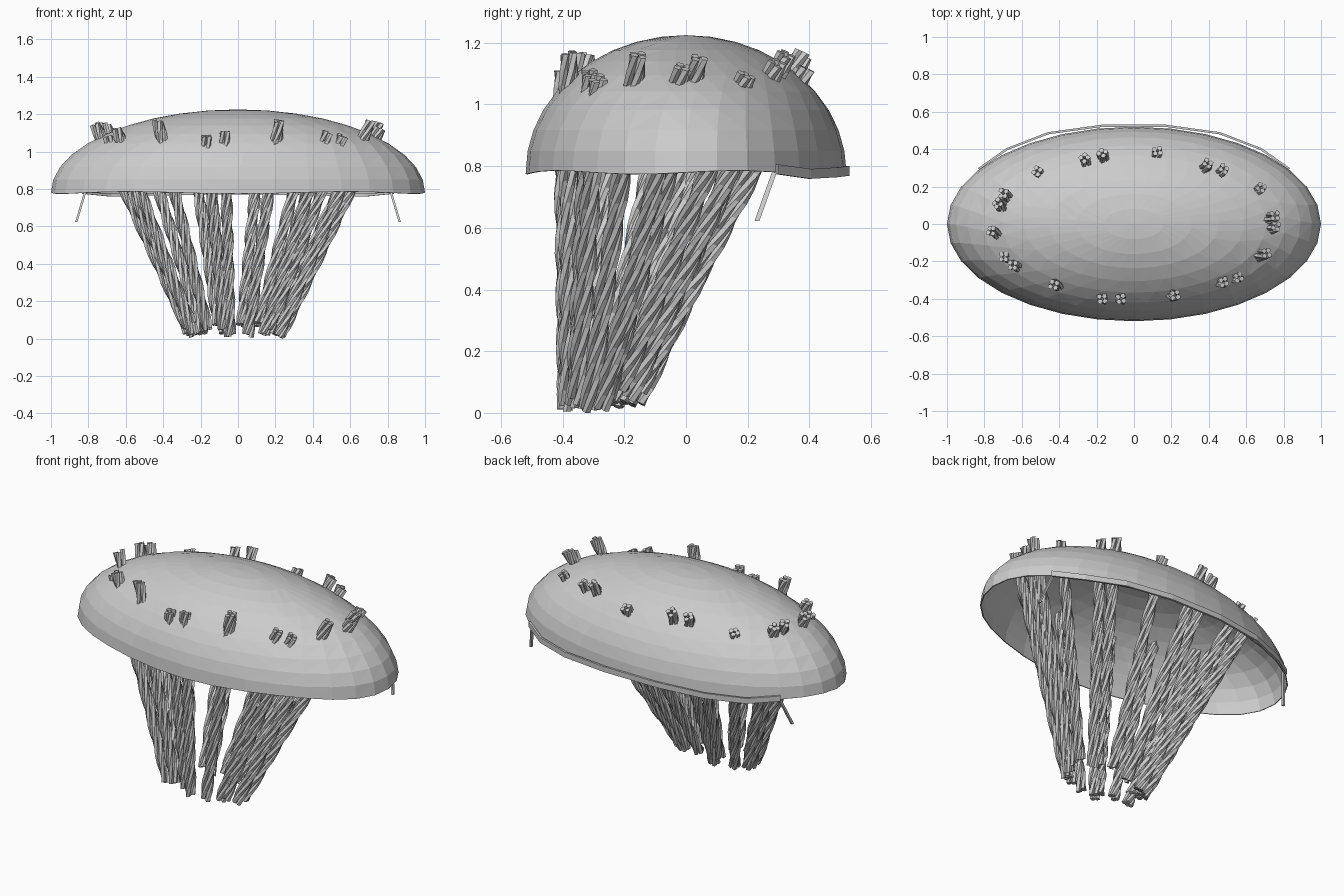
import bpy, bmesh, math, random
from mathutils import Vector

if "Cube" in bpy.data.objects:
    bpy.data.objects.remove(bpy.data.objects["Cube"])

random.seed(4)


def material(name, rgb):
    m = bpy.data.materials.new(name)
    m.diffuse_color = (*rgb, 1)
    m.use_nodes = True
    m.node_tree.nodes["Principled BSDF"].inputs["Base Color"].default_value = m.diffuse_color
    return m


GREY = material("pale grey", (0.6, 0.6, 0.6))


def add_object(name, bm, mat):
    bmesh.ops.recalc_face_normals(bm, faces=bm.faces)
    me = bpy.data.meshes.new(name)
    bm.to_mesh(me)
    bm.free()
    me.materials.append(mat)
    ob = bpy.data.objects.new(name, me)
    bpy.context.collection.objects.link(ob)
    return ob


def skin(bm, rings, cap=True):
    """Join rings of points with quads and close both ends."""
    vs = [[bm.verts.new(p) for p in ring] for ring in rings]
    n = len(vs[0])
    for a, b in zip(vs, vs[1:]):
        for i in range(n):
            bm.faces.new((a[i], a[(i + 1) % n], b[(i + 1) % n], b[i]))
    if cap:
        bm.faces.new(vs[0][::-1])
        bm.faces.new(vs[-1])
    return vs


# Canopy: faceted half ellipsoid whose rings swirl towards the crown
SIDES, LEVELS = 32, 10
rings = []
for k in range(LEVELS):
    t = math.pi / 2 * k / LEVELS
    twist = 1.3 * (k / LEVELS) ** 3
    ring = []
    for i in range(SIDES):
        a = 2 * math.pi * i / SIDES + twist
        wave = 0.006 * math.sin(5 * a) if k == 0 else 0
        ring.append((math.cos(t) * math.cos(a), 0.52 * math.cos(t) * math.sin(a),
                     0.78 + 0.445 * math.sin(t) + wave))
    rings.append(ring)
bm = bmesh.new()
vs = skin(bm, rings, cap=False)
crown = bm.verts.new((0, 0, 1.225))
for i in range(SIDES):
    bm.faces.new((vs[-1][i], vs[-1][(i + 1) % SIDES], crown))
bmesh.ops.triangulate(bm, faces=bm.faces)
canopy = add_object("canopy", bm, GREY)
shell = canopy.modifiers.new("thickness", "SOLIDIFY")
shell.thickness = 0.006
shell.offset = -1


# Ropes: twisted strands from the canopy ring to a smaller ring below
def rope(name, top, bottom):
    axis = (top - bottom).normalized()
    u = axis.cross(Vector((0, 1, 0))).normalized()
    v = axis.cross(u)
    phase = random.uniform(0, 6.28)
    bm = bmesh.new()
    strands, steps, sides = 4, 22, 5
    for s in range(strands):
        lift = random.uniform(-0.008, 0.008)
        rings = []
        for k in range(steps + 1):
            f = k / steps
            a = phase + 2 * math.pi * (s / strands + 1.7 * f)
            c = bottom.lerp(top, f) + axis * lift
            c = c + 0.019 * (u * math.cos(a) + v * math.sin(a))
            rings.append([c + 0.0145 * (u * math.cos(a + b) + v * math.sin(a + b))
                          for b in (2 * math.pi * j / sides for j in range(sides))])
        skin(bm, rings)
    add_object(name, bm, GREY)


TOPS = [(-.52, .285, 1.10), (-.265, .355, 1.15), (-.17, .38, 1.16), (.125, .39, 1.11),
        (.395, .325, 1.16), (.48, .295, 1.13), (.68, .195, 1.09), (.755, .045, 1.15),
        (.76, -.01, 1.12), (.71, -.155, 1.16), (.56, -.285, 1.08), (.48, -.31, 1.10),
        (.22, -.38, 1.16), (-.07, -.40, 1.10), (-.17, -.40, 1.08), (-.43, -.325, 1.16),
        (-.65, -.22, 1.12), (-.70, -.175, 1.08), (-.765, -.035, 1.14), (-.73, .11, 1.14),
        (-.70, .165, 1.13)]
for n, (x, y, z) in enumerate(TOPS):
    low = Vector((0.33 * x - 0.02, -0.27 + 0.29 * y, random.uniform(0.015, 0.08)))
    if n in (13, 12, 9):
        low.z = 0.012
    rope(f"rope_{n + 1}", Vector((x, y, z)), low)

# Strap around the back rim
half = [(0.83, 0.295, 0.79), (0.68, 0.40, 0.775), (0.46, 0.485, 0.78), (0.17, 0.525, 0.785)]
path = half + [(-x, y, z) for x, y, z in reversed(half)]
rings = []
for x, y, z in path:
    out = Vector((x, y * 2, 0)).normalized() * 0.006
    p = Vector((x, y, z))
    rings.append([p + out * s + Vector((0, 0, h))
                  for s, h in ((-1, -.016), (1, -.016), (1, .016), (-1, .016))])
bm = bmesh.new()
skin(bm, rings)
add_object("rim_strap", bm, GREY)

# Pegs hanging from the strap ends
for side, name in ((1, "right"), (-1, "left")):
    bm = bmesh.new()
    skin(bm, [[(side * (x + dx), y + dy, z) for dx, dy in
               ((-.006, -.008), (.006, -.008), (.006, .008), (-.006, .008))]
              for x, y, z in ((0.815, 0.29, 0.79), (0.865, 0.23, 0.622))])
    add_object(f"{name}_peg", bm, GREY)

# Rest the lowest rope exactly on the ground
bpy.context.view_layer.update()
ropes = [o for o in bpy.data.objects if o.name.startswith("rope_")]
drop = min(v.co.z for o in ropes for v in o.data.vertices)
for o in ropes:
    o.location.z -= drop
